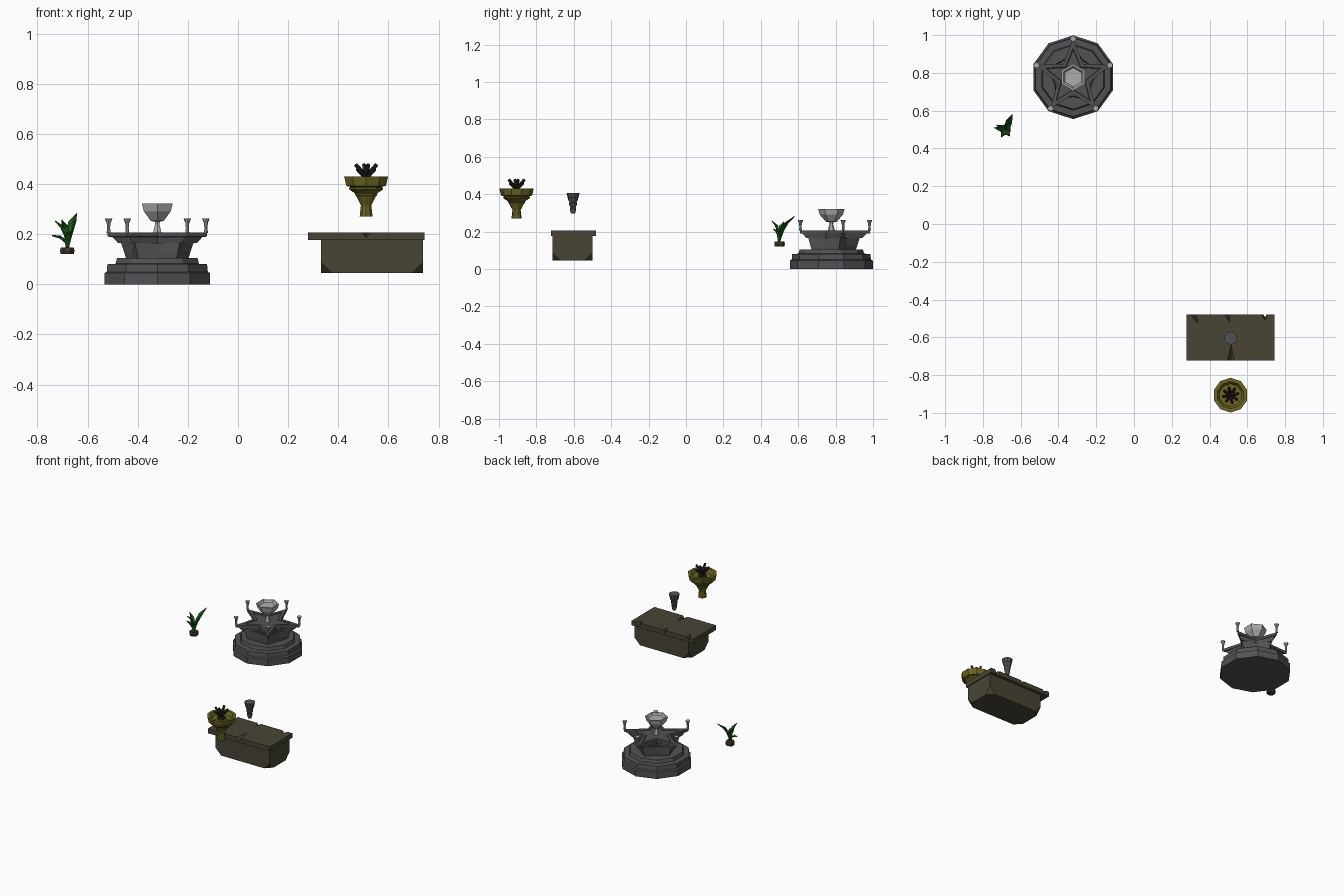
import bpy, bmesh, math
from math import sin, cos, pi, radians
from mathutils import Vector

if "Cube" in bpy.data.objects:
    bpy.data.objects.remove(bpy.data.objects["Cube"])


def material(name, rgb):
    m = bpy.data.materials.new(name)
    m.diffuse_color = (*rgb, 1)
    m.use_nodes = True
    m.node_tree.nodes["Principled BSDF"].inputs["Base Color"].default_value = m.diffuse_color
    return m


STONE = material("dark_stone", (0.085, 0.083, 0.09))
SILVER = material("pale_metal", (0.42, 0.42, 0.42))
TOMB = material("brown_stone", (0.065, 0.06, 0.036))
BRASS = material("old_brass", (0.15, 0.135, 0.015))
CHAR = material("charred_wood", (0.025, 0.016, 0.012))
LEAF = material("leaf_green", (0.012, 0.11, 0.014))
SOIL = material("soil", (0.05, 0.033, 0.02))


def finish(name, bm, mat):
    bmesh.ops.recalc_face_normals(bm, faces=bm.faces)
    me = bpy.data.meshes.new(name)
    bm.to_mesh(me)
    bm.free()
    ob = bpy.data.objects.new(name, me)
    bpy.context.collection.objects.link(ob)
    me.materials.append(mat)
    return ob


def loft(name, profile, n, centre, mat, start=90):
    """Stack of rings; each entry is (radius, z) or (tip radius, valley radius, z)."""
    bm = bmesh.new()
    rings = []
    for p in profile:
        rings.append([bm.verts.new((
            centre[0] + p[i % (len(p) - 1)] * cos(radians(start) + 2 * pi * i / n),
            centre[1] + p[i % (len(p) - 1)] * sin(radians(start) + 2 * pi * i / n),
            p[-1])) for i in range(n)])
    for a, b in zip(rings, rings[1:]):
        for i in range(n):
            j = (i + 1) % n
            bm.faces.new((a[i], a[j], b[j], b[i]))
    bm.faces.new(rings[0])
    bm.faces.new(rings[-1])
    return finish(name, bm, mat)


def box(name, lo, hi, mat):
    bm = bmesh.new()
    bmesh.ops.create_cube(bm, size=1)
    for v in bm.verts:
        v.co = [(a + b) / 2 + c * (b - a) for a, b, c in zip(lo, hi, v.co)]
    return finish(name, bm, mat)


# Star altar: stepped ten-sided base, flared waist, star top
A = (-0.322, 0.777)
loft("altar_base", [(0.222, 0), (0.222, 0.045), (0.212, 0.05), (0.209, 0.08),
                    (0.175, 0.082), (0.169, 0.104)], 10, A, STONE)
loft("altar_waist", [(0.130, 0.105, 0.10), (0.138, 0.105, 0.125),
                     (0.152, 0.100, 0.165)], 10, A, STONE)
loft("altar_star_top", [(0.165, 0.088, 0.165), (0.190, 0.088, 0.189),
                        (0.208, 0.088, 0.190), (0.208, 0.088, 0.207),
                        (0.155, 0.068, 0.207), (0.145, 0.064, 0.202)], 10, A, STONE)

# Bowl in the middle of the star
loft("altar_bowl", [(0.020, 0.20), (0.017, 0.215), (0.010, 0.24), (0.012, 0.25),
                    (0.030, 0.253), (0.062, 0.291), (0.071, 0.322), (0.060, 0.322),
                    (0.050, 0.310)], 6, A, SILVER)

# Small flared cups on the five star tips
for k in range(5):
    t = radians(90 + 72 * k)
    c = (A[0] + 0.204 * cos(t), A[1] + 0.204 * sin(t))
    loft(f"star_cup_{k}", [(0.008, 0.205), (0.006, 0.225), (0.008, 0.245),
                           (0.0155, 0.263)], 8, c, SILVER)

# Stone tomb: body with clipped lower corners
body = box("tomb_body", (0.331, -0.713, 0.045), (0.737, -0.500, 0.178), TOMB)
bm = bmesh.new()
bm.from_mesh(body.data)
low = [v for v in bm.verts if v.co.z < 0.1]
bmesh.ops.bevel(bm, geom=low, offset=0.042, segments=1, affect='VERTICES')
bm.to_mesh(body.data)
bm.free()

# Tomb lid with wedge-shaped chips and cracks cut into it
lid = box("tomb_lid", (0.279, -0.723, 0.176), (0.744, -0.480, 0.207), TOMB)


def chip(name, outer, inner, half, depth):
    """Wedge running from a lid edge and narrowing to a point inside."""
    o, i = Vector((*outer, 0.212)), Vector((*inner, 0.212))
    back = (o - i).normalized() * 0.01
    o += back
    bm = bmesh.new()
    pts = [o + Vector((-half, 0, 0)), o + Vector((half, 0, 0)),
           o - Vector((0, 0, depth)), i]
    bmesh.ops.convex_hull(bm, input=[bm.verts.new(p) for p in pts])
    cutter = finish(name, bm, TOMB)
    cutter.hide_render = True
    cutter.hide_viewport = True
    cutter.display_type = 'WIRE'
    m = lid.modifiers.new(name, 'BOOLEAN')
    m.operation = 'DIFFERENCE'
    m.solver = 'EXACT'
    m.object = cutter


chip("chip_back_left", (0.315, -0.480), (0.345, -0.54), 0.022, 0.03)
chip("chip_back_middle", (0.492, -0.480), (0.512, -0.53), 0.018, 0.03)
chip("chip_back_right", (0.693, -0.480), (0.695, -0.512), 0.026, 0.08)
chip("crack_front", (0.512, -0.723), (0.515, -0.62), 0.025, 0.03)

# Tapered stepped peg floating over the lid
loft("stepped_peg", [(0.011, 0.296), (0.017, 0.318), (0.017, 0.327), (0.014, 0.329),
                     (0.022, 0.345), (0.022, 0.353), (0.018, 0.356), (0.027, 0.372),
                     (0.027, 0.379), (0.029, 0.381), (0.034, 0.405)],
     10, (0.511, -0.604), STONE)

# Brass brazier
B = (0.511, -0.906)
loft("brazier", [(0.027, 0.27), (0.022, 0.315), (0.040, 0.350), (0.047, 0.357),
                 (0.046, 0.362), (0.070, 0.378), (0.072, 0.386), (0.062, 0.388),
                 (0.083, 0.392), (0.092, 0.430), (0.072, 0.430), (0.060, 0.410)],
     10, B, BRASS)

# Crossed charred sticks in the brazier
for k in range(8):
    t = 2 * pi * k / 8 + 0.2
    d = Vector((cos(t), sin(t), 0))
    foot = Vector((*B, 0.405)) - d * 0.022
    tip = Vector((*B, 0.478 if k % 2 == 0 else 0.460)) + d * 0.043
    bm = bmesh.new()
    bmesh.ops.create_cone(bm, cap_ends=True, segments=4, radius1=0.010,
                          radius2=0.008, depth=(tip - foot).length)
    ob = finish(f"charred_stick_{k}", bm, CHAR)
    ob.location = (foot + tip) / 2
    ob.rotation_euler = (tip - foot).to_track_quat('Z', 'Y').to_euler()

# Leafy plant: clump of soil and folded blade leaves
P = (-0.681, 0.499)
loft("plant_clump", [(0.027, 0.12), (0.030, 0.135), (0.026, 0.147)], 7, P, SOIL)


def leaf(name, tip, width):
    root, tip = Vector((*P, 0.140)), Vector(tip)
    out = Vector((tip.x - P[0], tip.y - P[1], 0)).normalized()
    side = Vector((-out.y, out.x, 0))
    bm = bmesh.new()
    rows = []
    for f, w in ((0, 0.35), (0.35, 0.85), (0.65, 1), (1, 0.05)):
        c = root.lerp(tip, f) - out * 0.012 * sin(pi * f) + Vector((0, 0, 0.01 * sin(pi * f)))
        rows.append([bm.verts.new(c + side * width * w * s
                                  + Vector((0, 0, 0.008 * w * abs(s)))) for s in (-1, 0, 1)])
    for a, b in zip(rows, rows[1:]):
        for i in (0, 1):
            bm.faces.new((a[i], a[i + 1], b[i + 1], b[i]))
    ob = finish(name, bm, LEAF)
    ob.modifiers.new("thickness", 'SOLIDIFY').thickness = 0.005


for k, (tip, w) in enumerate([((-0.643, 0.582, 0.280), 0.017), ((-0.645, 0.545, 0.255), 0.014),
                              ((-0.730, 0.525, 0.250), 0.014), ((-0.743, 0.510, 0.192), 0.013),
                              ((-0.704, 0.458, 0.255), 0.014), ((-0.660, 0.468, 0.215), 0.013)]):
    leaf(f"leaf_{k}", tip, w)
